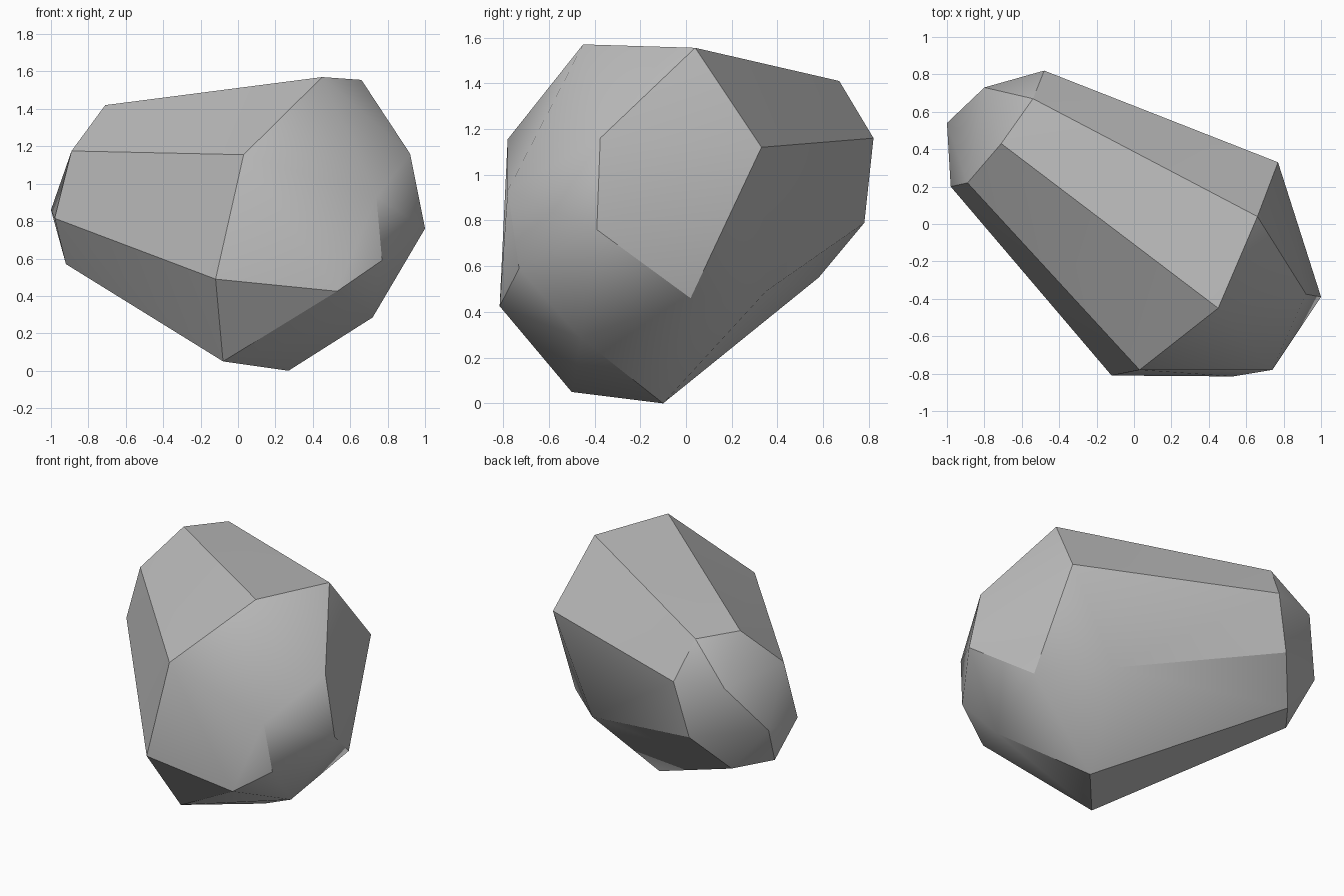
import bpy
import bmesh
import math

cube = bpy.data.objects.get("Cube")
if cube is not None:
    bpy.data.objects.remove(cube, do_unlink=True)


def make_material(name, colour):
    material = bpy.data.materials.new(name)
    material.use_nodes = True
    material.diffuse_color = colour
    shader = material.node_tree.nodes["Principled BSDF"]
    shader.inputs["Base Color"].default_value = colour
    return material


def hull_object(name, corner_groups, material, sharp_angle):
    """Wrap a faceted convex skin around groups of corner points."""
    mesh = bpy.data.meshes.new(name)
    bm = bmesh.new()
    for group in corner_groups:
        for corner in group:
            bm.verts.new(corner)
    bmesh.ops.convex_hull(bm, input=bm.verts[:])
    loose = [vert for vert in bm.verts if not vert.link_faces]
    bmesh.ops.delete(bm, geom=loose, context='VERTS')
    bmesh.ops.recalc_face_normals(bm, faces=bm.faces[:])
    bm.to_mesh(mesh)
    bm.free()

    mesh.materials.append(material)
    rock = bpy.data.objects.new(name, mesh)
    bpy.context.collection.objects.link(rock)
    bpy.ops.object.select_all(action='DESELECT')
    rock.select_set(True)
    bpy.context.view_layer.objects.active = rock
    bpy.ops.object.shade_smooth_by_angle(angle=math.radians(sharp_angle))
    return rock


# Corners of the four-sided top facet
crown = [(.45, -.45, 1.57), (.66, .04, 1.555), (-.54, .67, 1.41), (-.71, .43, 1.42)]

# Blunt wide end, upper and lower corners
wide_upper = [(.03, -.78, 1.155), (.74, -.78, .93), (.92, -.375, 1.16),
              (1, -.39, .76), (.77, .33, 1.12)]
wide_lower = [(-.12, -.81, .49), (.53, -.815, .425), (.77, -.73, .59),
              (.72, -.46, .285), (.82, .02, .46), (.46, .35, .49)]

# Narrow end, upper and lower corners
narrow_upper = [(-.89, .22, 1.175), (-.8, .73, 1.165), (-.48, .82, 1.16)]
narrow_lower = [(-.98, .2, .815), (-1, .54, .86), (-.57, .78, .79),
                (-.75, .58, .55), (-.92, .36, .57)]

# Bottom ridge the rock rests on
foot = [(.27, -.1, 0), (-.08, -.5, .05)]

grey = make_material("stone grey", (.5, .5, .5, 1))
hull_object("rock", [crown, wide_upper, wide_lower, narrow_upper, narrow_lower, foot],
            grey, sharp_angle=30)
